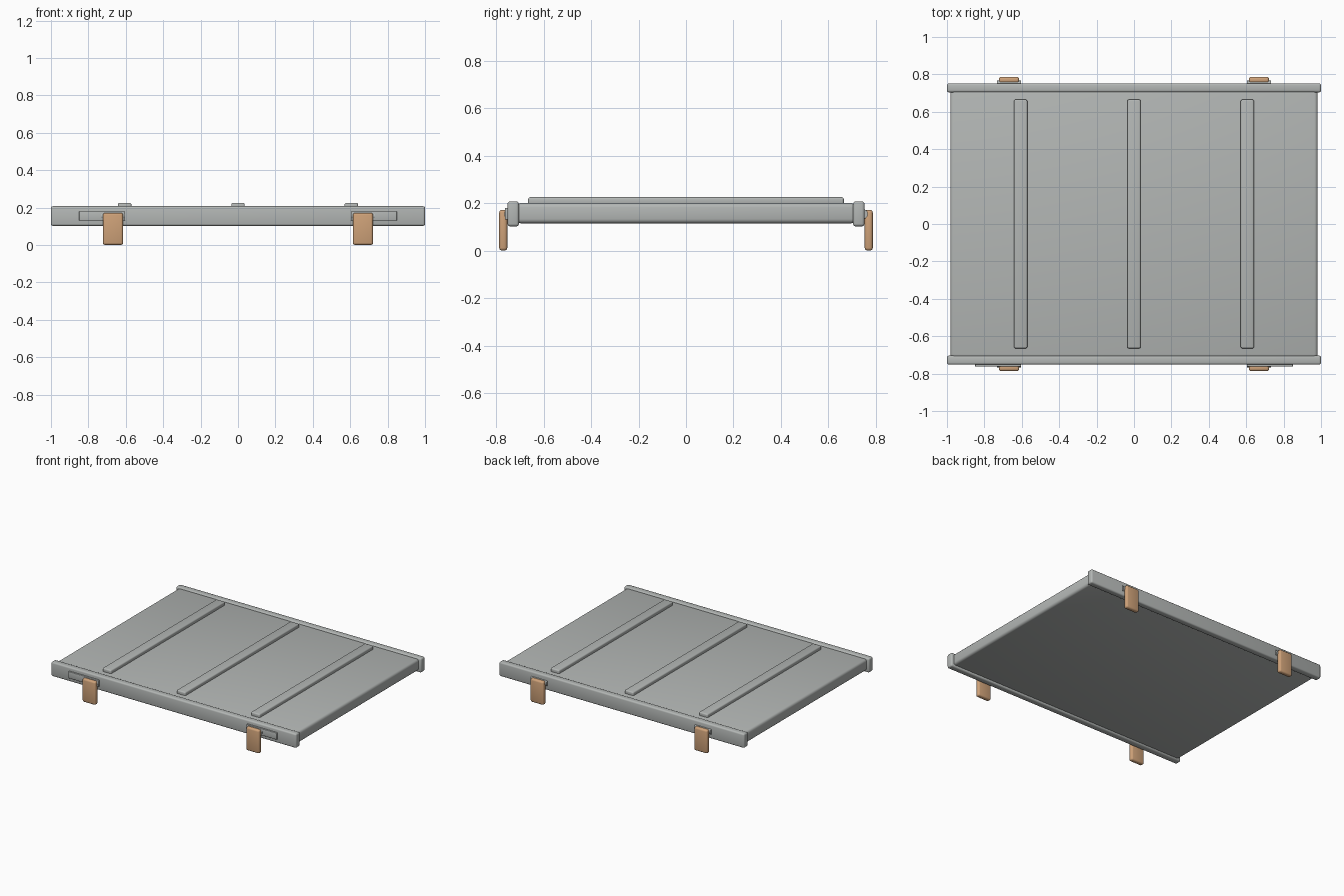
import bpy, math

if "Cube" in bpy.data.objects:
    bpy.data.objects.remove(bpy.data.objects["Cube"])


def material(name, rgb):
    m = bpy.data.materials.new(name)
    m.diffuse_color = (*rgb, 1)
    m.use_nodes = True
    m.node_tree.nodes["Principled BSDF"].inputs["Base Color"].default_value = m.diffuse_color
    return m


grey = material("panel grey", (0.45, 0.47, 0.46))
tan = material("leg tan", (0.62, 0.36, 0.19))


def finish(ob, name, mat, bevel, segments=3):
    ob.name = name
    ob.data.materials.append(mat)
    bpy.ops.object.transform_apply(location=False, rotation=True, scale=True)
    if bevel:
        mod = ob.modifiers.new("rounded edges", 'BEVEL')
        mod.width = bevel
        mod.segments = segments
        mod.limit_method = 'ANGLE'
        bpy.ops.object.modifier_apply(modifier=mod.name)
    bpy.ops.object.shade_smooth_by_angle(angle=math.radians(35))


def box(name, mat, x, y, z, bevel):
    """Rounded box spanning the given (min, max) ranges."""
    bpy.ops.mesh.primitive_cube_add(size=1, location=[sum(r) / 2 for r in (x, y, z)])
    ob = bpy.context.object
    ob.scale = [abs(r[1] - r[0]) for r in (x, y, z)]
    finish(ob, name, mat, bevel)


def rod(name, mat, x, y, z, ry, rz):
    """Flattened cylinder lying along x."""
    bpy.ops.mesh.primitive_cylinder_add(vertices=24, radius=1, depth=abs(x[1] - x[0]),
                                        location=(sum(x) / 2, y, z),
                                        rotation=(0, math.pi / 2, 0))
    ob = bpy.context.object
    ob.scale = (rz, ry, 1)
    finish(ob, name, mat, 0)


# Main panel
box("panel", grey, (-0.982, 0.982), (-0.715, 0.715), (0.115, 0.2), 0.018)

# Raised ribs across the top
for i, x in enumerate((-0.606, 0, 0.606)):
    box(f"top_rib_{i + 1}", grey, (x - 0.036, x + 0.036), (-0.665, 0.665), (0.19, 0.225), 0.009)

# Side rails, legs and hinges
for sy, side in ((-1, "front"), (1, "back")):
    box(f"{side}_rail", grey, (-1, 1), (sy * 0.704, sy * 0.752), (0.102, 0.207), 0.011)
    for sx, end in ((-1, "left"), (1, "right")):
        box(f"{side}_{end}_leg", tan, (sx * 0.614, sx * 0.722),
            (sy * 0.753, sy * 0.787), (0, 0.172), 0.012)
        rod(f"{side}_{end}_hinge_pin", grey, (sx * 0.603, sx * 0.733),
            sy * 0.75, 0.154, 0.016, 0.019)
        if sy < 0:
            # Longer hinge plate on the front only
            box(f"front_{end}_hinge_plate", grey, (sx * 0.603, sx * 0.85),
                (-0.745, -0.763), (0.13, 0.18), 0.004)
